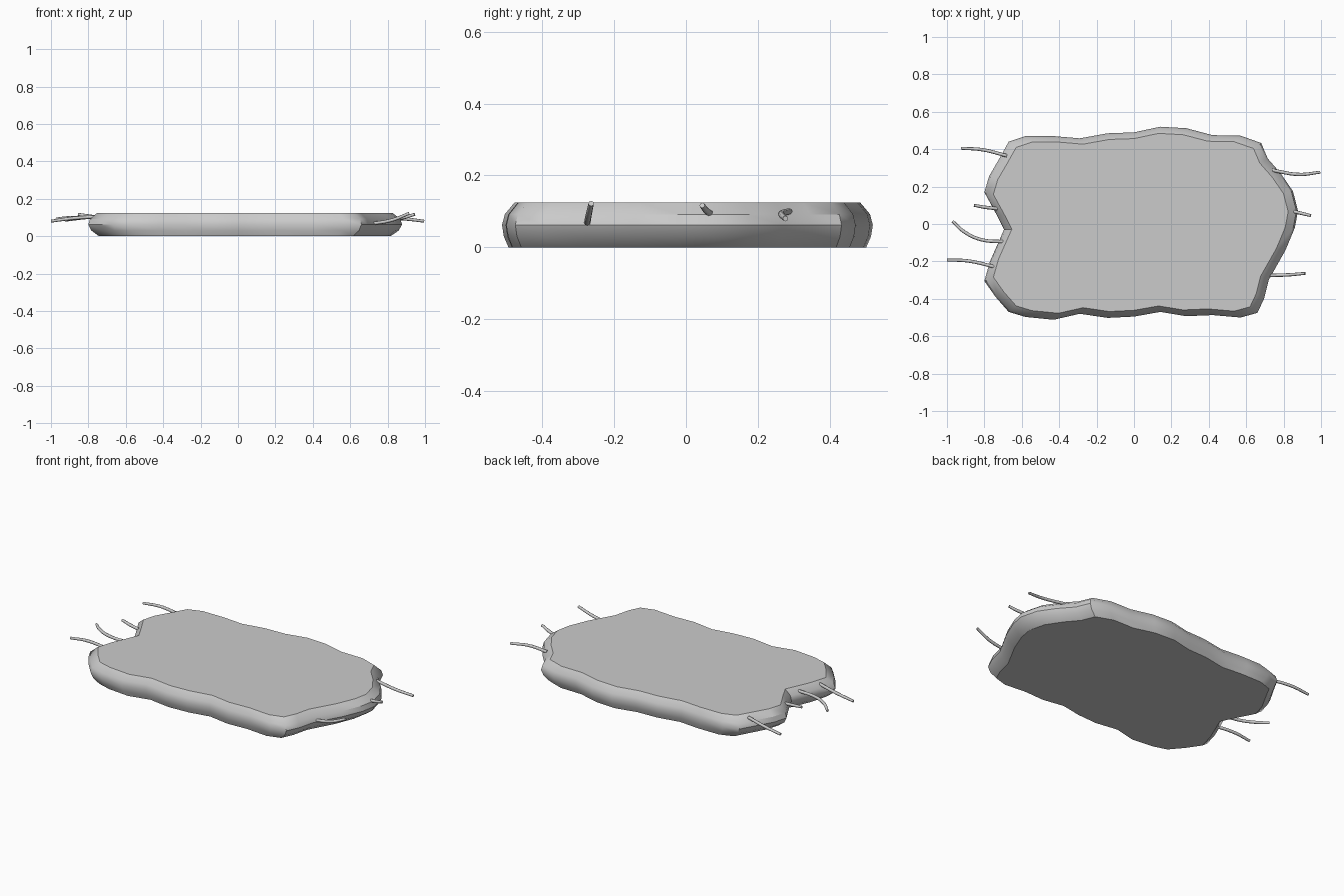
import bpy, bmesh

if "Cube" in bpy.data.objects:
    bpy.data.objects.remove(bpy.data.objects["Cube"])

# Slab outline (seen from above), clockwise from back left
OUTLINE = [
    (-.67, .44), (-.58, .47), (-.43, .47), (-.29, .458), (-.14, .485), (0, .49),
    (.14, .52), (.28, .512), (.42, .475), (.57, .472), (.68, .433), (.715, .35),
    (.785, .27), (.85, .175), (.877, .07), (.86, -.02), (.81, -.14), (.72, -.30),
    (.695, -.40), (.66, -.475), (.57, -.50), (.42, -.487), (.28, -.493), (.14, -.47),
    (0, -.495), (-.14, -.502), (-.29, -.48), (-.43, -.512), (-.58, -.497), (-.67, -.47),
    (-.74, -.39), (-.80, -.305), (-.77, -.20), (-.695, -.03), (-.735, .05), (-.80, .17),
    (-.775, .255), (-.72, .35)]

# Rounded rim profile: height, x scale, y scale
PROFILE = [(0, .93, .965), (.03, .98, .99), (.062, 1, 1), (.092, .99, .985), (.125, .94, .932)]


def make_slab():
    bm = bmesh.new()
    rings = [[bm.verts.new((x * sx, y * sy, z)) for x, y in OUTLINE] for z, sx, sy in PROFILE]
    n = len(OUTLINE)
    for low, high in zip(rings, rings[1:]):
        for i in range(n):
            j = (i + 1) % n
            bm.faces.new((low[i], low[j], high[j], high[i]))
    bm.faces.new(rings[0])
    bm.faces.new(rings[-1])
    bmesh.ops.recalc_face_normals(bm, faces=bm.faces)
    mesh = bpy.data.meshes.new("slab")
    bm.to_mesh(mesh)
    bm.free()
    slab = bpy.data.objects.new("slab", mesh)
    bpy.context.collection.objects.link(slab)
    bpy.context.view_layer.objects.active = slab
    slab.select_set(True)
    bpy.ops.object.shade_smooth_by_angle(angle=0.6)


def make_strand(name, points):
    curve = bpy.data.curves.new(name, "CURVE")
    curve.dimensions = "3D"
    curve.bevel_depth = .009
    curve.bevel_resolution = 2
    curve.resolution_u = 6
    curve.use_fill_caps = True
    spline = curve.splines.new("BEZIER")
    spline.bezier_points.add(len(points) - 1)
    for bp, co in zip(spline.bezier_points, points):
        bp.co = co
        bp.handle_left_type = bp.handle_right_type = "AUTO"
    spline.bezier_points[-1].radius = .85
    bpy.context.collection.objects.link(bpy.data.objects.new(name, curve))


make_slab()

# Loose strands, each from its root in the rim to its tip
STRANDS = {
    "left_strand_1": [(-.68, .365, .108), (-.81, .397, .10), (-.925, .405, .085)],
    "left_strand_2": [(-.73, .082, .10), (-.80, .09, .108), (-.855, .10, .117)],
    "left_strand_3": [(-.69, -.095, .10), (-.82, -.083, .10), (-.91, -.04, .098), (-.97, .015, .092)],
    "left_strand_4": [(-.74, -.23, .105), (-.89, -.197, .095), (-1, -.193, .08)],
    "right_strand_1": [(.74, .287, .10), (.885, .265, .093), (.995, .277, .08)],
    "right_strand_2": [(.84, .07, .092), (.90, .056, .103), (.945, .045, .117)],
    "right_strand_3": [(.70, -.275, .065), (.82, -.272, .085), (.915, -.264, .122)],
}
for strand_name, strand_points in STRANDS.items():
    make_strand(strand_name, strand_points)
